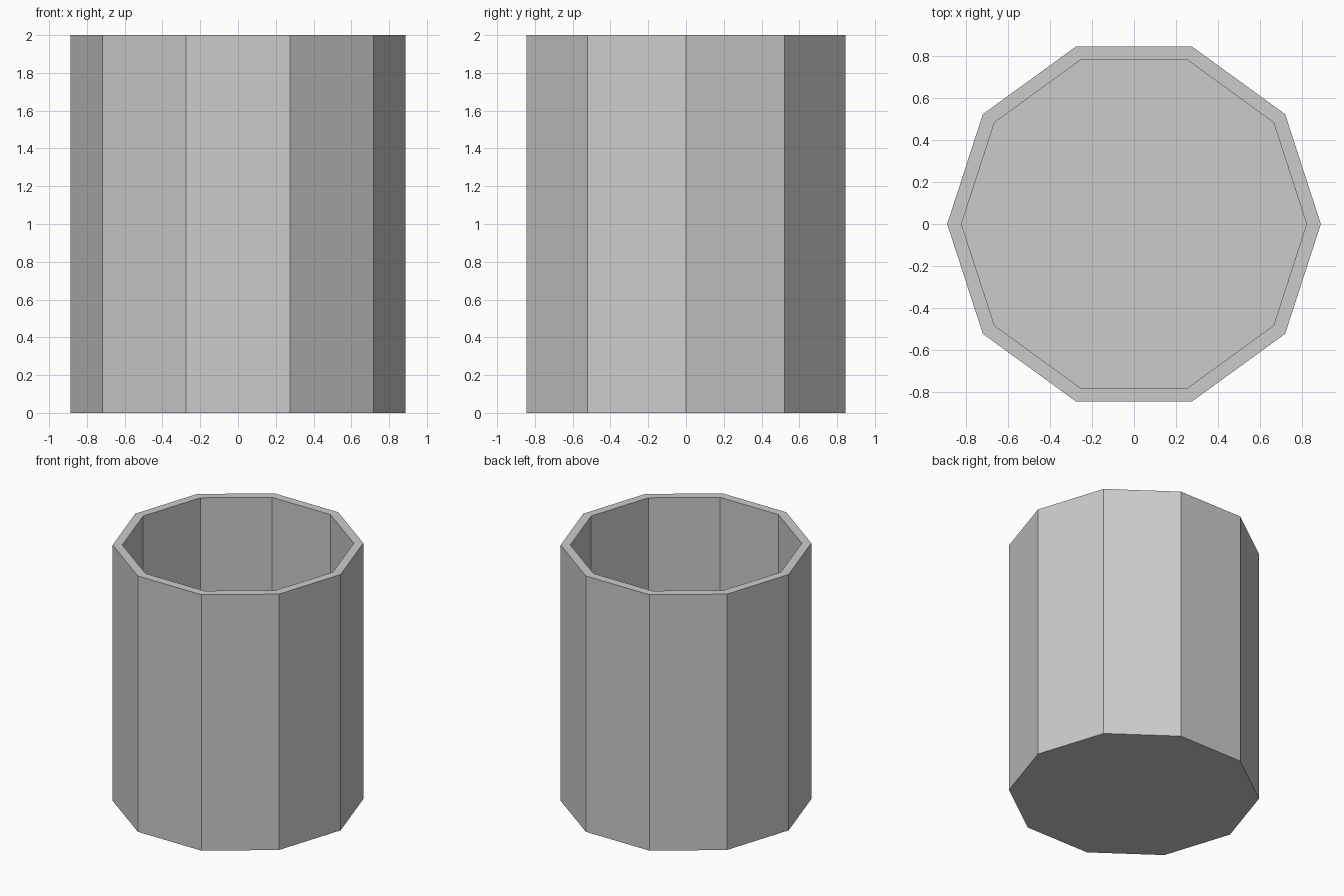
import bpy, bmesh
from math import cos, sin, tau

if "Cube" in bpy.data.objects:
    bpy.data.objects.remove(bpy.data.objects["Cube"])

SIDES = 10
HEIGHT = 2.0
OUTER, INNER = 0.888, 0.82
FLOOR = 0.005  # very thin base

bm = bmesh.new()


def ring(radius, z):
    return [bm.verts.new((radius * cos(tau * i / SIDES), radius * sin(tau * i / SIDES), z))
            for i in range(SIDES)]


# Rings run up the outside, over the rim and down the inside
rings = [ring(OUTER, 0), ring(OUTER, HEIGHT), ring(INNER, HEIGHT), ring(INNER, FLOOR)]
for a, b in zip(rings, rings[1:]):
    for i in range(SIDES):
        j = (i + 1) % SIDES
        bm.faces.new((a[i], a[j], b[j], b[i]))

# Underside and inner floor
bm.faces.new(rings[0][::-1])
bm.faces.new(rings[-1])

mesh = bpy.data.meshes.new("cup")
bm.to_mesh(mesh)
bm.free()
bpy.context.collection.objects.link(bpy.data.objects.new("cup", mesh))
